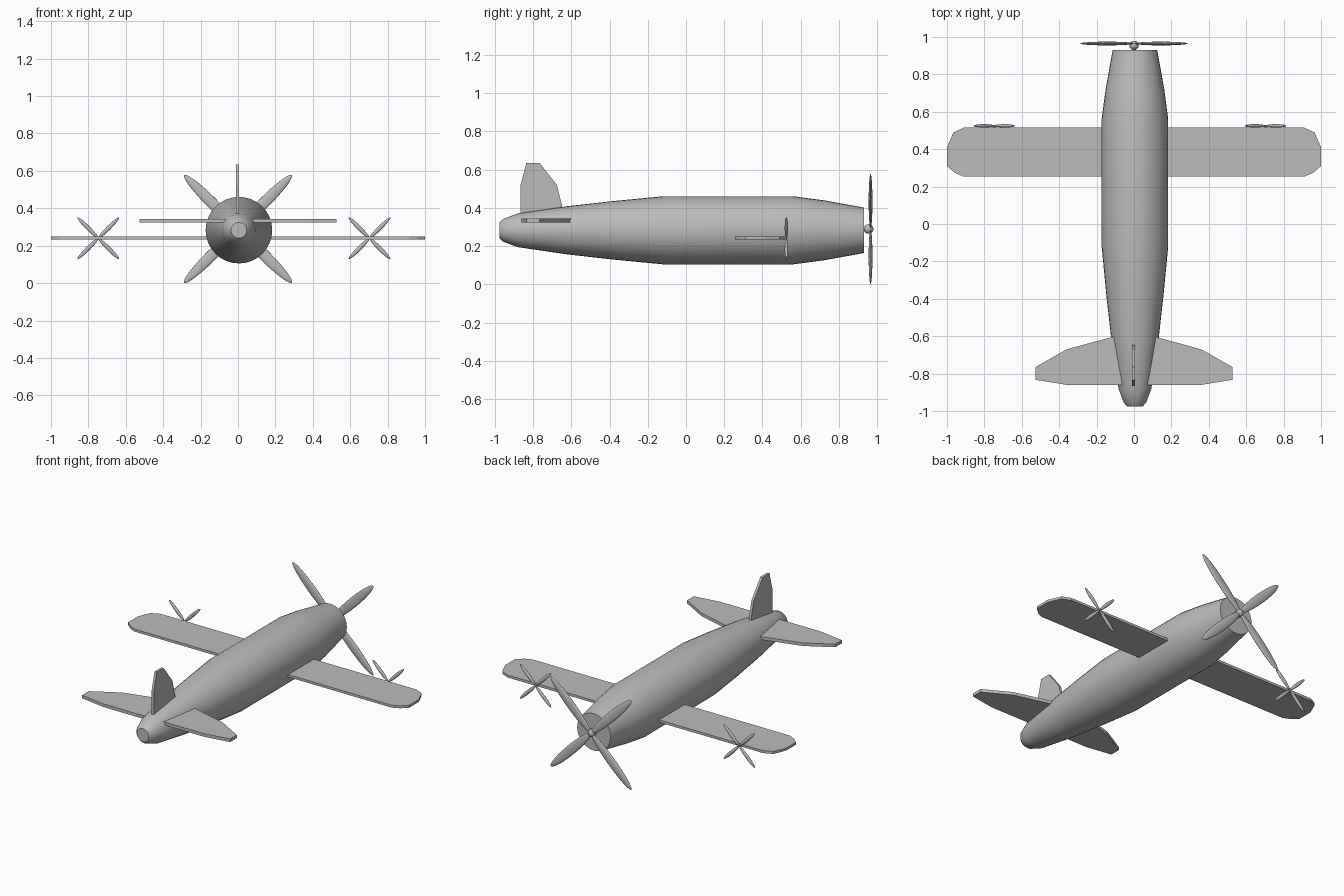
import bpy, bmesh, math
from mathutils import Matrix, Vector

cube = bpy.data.objects.get("Cube")
if cube:
    bpy.data.objects.remove(cube, do_unlink=True)

grey = bpy.data.materials.new("light_grey")
grey.use_nodes = True
colour = (0.5, 0.5, 0.5, 1)
grey.diffuse_color = colour
grey.node_tree.nodes["Principled BSDF"].inputs["Base Color"].default_value = colour


def finish(name, bm, smooth=0):
    bmesh.ops.recalc_face_normals(bm, faces=bm.faces[:])
    mesh = bpy.data.meshes.new(name)
    bm.to_mesh(mesh)
    bm.free()
    mesh.materials.append(grey)
    obj = bpy.data.objects.new(name, mesh)
    bpy.context.collection.objects.link(obj)
    if smooth:
        bpy.ops.object.select_all(action='DESELECT')
        obj.select_set(True)
        bpy.context.view_layer.objects.active = obj
        bpy.ops.object.shade_smooth_by_angle(angle=math.radians(smooth))
    return obj


def lathe(name, profile, x, z, sides=32):
    """Closed body turned about a line along y, from (y, radius) pairs."""
    bm = bmesh.new()
    rings = []
    for y, r in profile:
        rings.append([bm.verts.new((x + r * math.cos(a), y, z + r * math.sin(a)))
                      for a in (math.tau * i / sides for i in range(sides))])
    for a, b in zip(rings, rings[1:]):
        for i in range(sides):
            j = (i + 1) % sides
            bm.faces.new((a[i], a[j], b[j], b[i]))
    bm.faces.new(rings[0])
    bm.faces.new(rings[-1])
    return finish(name, bm, 35)


def slab(name, points, offset):
    """Flat plate: 3D outline pushed along an offset."""
    bm = bmesh.new()
    face = bm.faces.new([bm.verts.new(p) for p in points])
    new = bmesh.ops.extrude_face_region(bm, geom=[face])["geom"]
    verts = [v for v in new if isinstance(v, bmesh.types.BMVert)]
    bmesh.ops.translate(bm, verts=verts, vec=Vector(offset))
    return finish(name, bm)


def mirrored(half):
    return half + [(-x, y) for x, y in reversed(half)]


def propeller(name, centre, radius, width, depth, hub):
    """Four leaf-shaped blades on the diagonals and a round hub."""
    place = Matrix.Translation(centre)
    bm = bmesh.new()
    for k in range(4):
        turn = Matrix.Rotation(math.radians(45 + 90 * k), 4, 'Y')
        shape = Matrix.Diagonal((radius / 2, depth / 2, width / 2, 1))
        bmesh.ops.create_uvsphere(
            bm, u_segments=20, v_segments=12, radius=1,
            matrix=place @ turn @ Matrix.Translation((radius / 2, 0, 0)) @ shape)
    finish(name + "_blades", bm, 40)
    bm = bmesh.new()
    bmesh.ops.create_uvsphere(bm, u_segments=16, v_segments=10, radius=hub,
                              matrix=Matrix.Translation((centre[0], centre[1] - hub * 0.4, centre[2])))
    finish(name + "_hub", bm, 40)


# Body
lathe("fuselage", [(-0.975, 0.042), (-0.955, 0.06), (-0.88, 0.088), (-0.62, 0.126),
                   (-0.38, 0.153), (-0.12, 0.178), (0.56, 0.178), (0.72, 0.157),
                   (0.93, 0.119)], 0.005, 0.283)

# Main wing and tail surfaces
wing = mirrored([(0.91, 0.515), (0.965, 0.49), (1, 0.41), (1, 0.31), (0.96, 0.275), (0.915, 0.255)])
slab("main_wing", [(x, y, 0.234) for x, y in wing], (0, 0, 0.016))
tail = mirrored([(0.12, -0.605), (0.36, -0.67), (0.527, -0.765), (0.527, -0.833), (0.36, -0.86)])
slab("tailplane", [(x, y, 0.324) for x, y in tail], (0, 0, 0.02))
fin = [(-0.865, 0.34), (-0.865, 0.52), (-0.835, 0.635), (-0.765, 0.635), (-0.675, 0.52), (-0.635, 0.36)]
slab("tail_fin", [(-0.01, y, z) for y, z in fin], (0.016, 0, 0))

# Propellers
propeller("nose_propeller", (0, 0.965, 0.29), 0.408, 0.06, 0.02, 0.025)
lathe("propeller_shaft", [(0.92, 0.01), (0.965, 0.01)], 0, 0.287, 12)
for side, x in (("left", 0.703), ("right", -0.747)):
    propeller(side + "_wing_propeller", (x, 0.525, 0.24), 0.157, 0.023, 0.018, 0.008)
